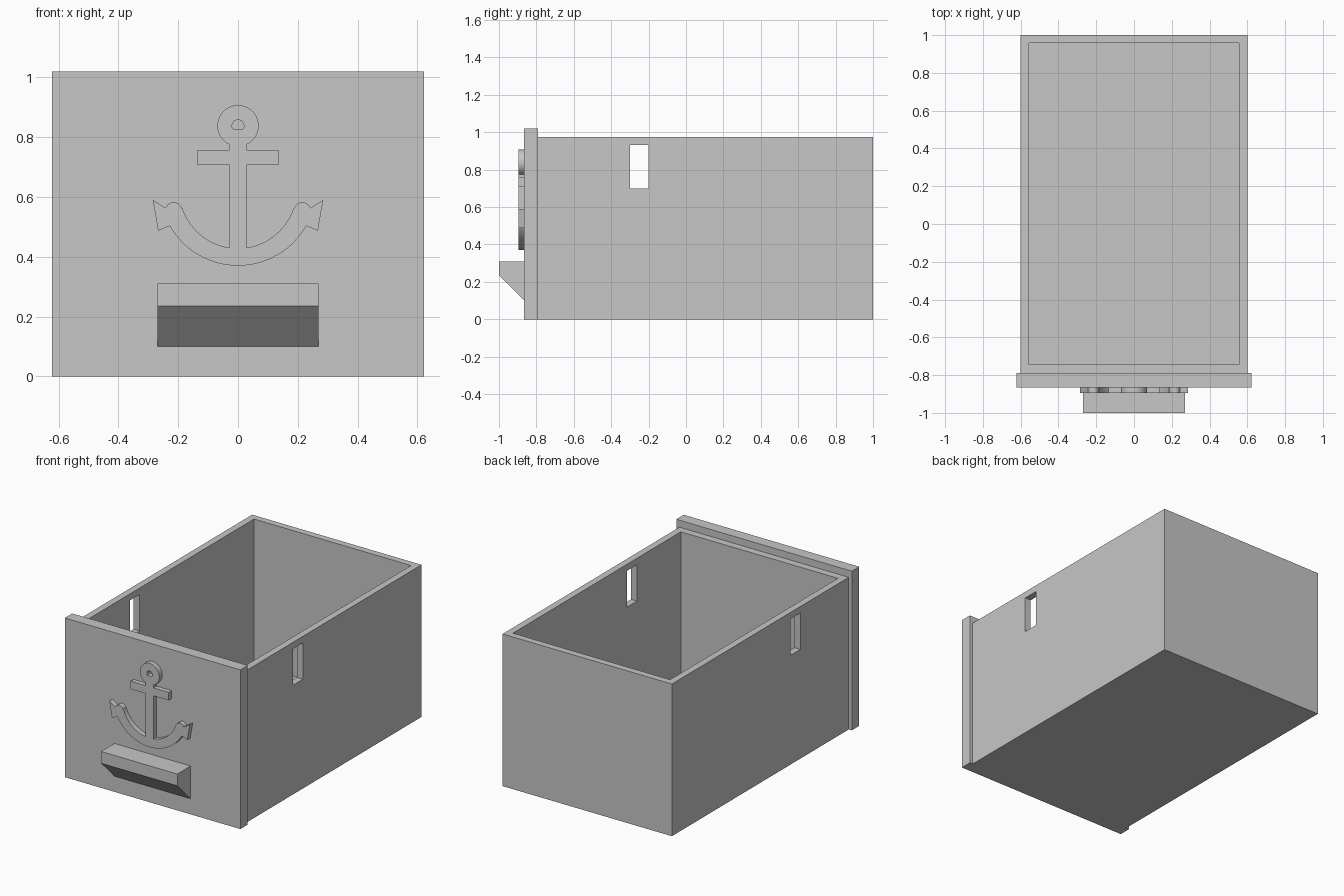
import bpy, bmesh
from math import cos, sin, radians, atan2, degrees
from mathutils import Vector

if "Cube" in bpy.data.objects:
    bpy.data.objects.remove(bpy.data.objects["Cube"])

# One plain grey for everything
grey = bpy.data.materials.new("plain grey")
grey.use_nodes = True
colour = (0.57, 0.57, 0.57, 1)
grey.diffuse_color = colour
grey.node_tree.nodes["Principled BSDF"].inputs["Base Color"].default_value = colour


def add_object(name, data):
    obj = bpy.data.objects.new(name, data)
    bpy.context.collection.objects.link(obj)
    data.materials.append(grey)
    return obj


def box(name, low, high):
    low, high = Vector(low), Vector(high)
    bm = bmesh.new()
    bmesh.ops.create_cube(bm, size=1)
    for v in bm.verts:
        v.co = (low + high) / 2 + v.co * (high - low)
    mesh = bpy.data.meshes.new(name)
    bm.to_mesh(mesh)
    bm.free()
    return add_object(name, mesh)


def bake(obj):
    """Return the evaluated mesh of an object."""
    deps = bpy.context.evaluated_depsgraph_get()
    return bpy.data.meshes.new_from_object(obj.evaluated_get(deps))


def cut(obj, cutter):
    cutter.hide_render = True
    mod = obj.modifiers.new("cut", 'BOOLEAN')
    mod.operation, mod.solver, mod.object = 'DIFFERENCE', 'EXACT', cutter
    mesh = bake(obj)
    obj.modifiers.clear()
    obj.data = mesh
    bpy.data.objects.remove(cutter)


def arc(cx, cz, r, start, end, steps):
    """Points on an arc, angles in degrees."""
    angles = [radians(start + (end - start) * i / steps) for i in range(steps + 1)]
    return [(cx + r * cos(a), cz + r * sin(a)) for a in angles]


# Open-topped drawer body with a slot through both side walls
body = box("drawer_body", (-0.6, -0.79, 0), (0.6, 1, 0.975))
cut(body, box("cavity_cutter", (-0.557, -0.743, 0.043), (0.557, 0.957, 1.2)))
cut(body, box("slot_cutter", (-1, -0.3, 0.70), (1, -0.2, 0.933)))

# Front panel, slightly wider and taller than the body
box("front_panel", (-0.622, -0.865, 0), (0.622, -0.79, 1.02))

# Wedge-shaped pull handle, sloped underneath
profile = [(-0.865, 0.10), (-0.865, 0.31), (-1, 0.31), (-1, 0.235)]
bm = bmesh.new()
face = bm.faces.new([bm.verts.new((-0.27, y, z)) for y, z in profile])
side = bmesh.ops.extrude_face_region(bm, geom=[face])["geom"]
bmesh.ops.translate(bm, vec=(0.54, 0, 0),
                    verts=[g for g in side if isinstance(g, bmesh.types.BMVert)])
bmesh.ops.recalc_face_normals(bm, faces=bm.faces)
mesh = bpy.data.meshes.new("pull_handle")
bm.to_mesh(mesh)
bm.free()
add_object("pull_handle", mesh)

# Anchor relief: right half of the outline from the top ring downwards
half = arc(0, 0.838, 0.069, 90, -66, 20)
half += [(0.028, 0.757), (0.135, 0.757), (0.135, 0.706), (0.028, 0.706)]
inner_z, outer_z = 0.6235, 0.632
half += arc(0, inner_z, 0.1955, degrees(atan2(0.43 - inner_z, 0.028)),
            degrees(atan2(0.562 - inner_z, 0.187)), 14)
half += arc(0.215, 0.553, 0.029, 160, 20, 10)
half += [(0.285, 0.59), (0.267, 0.487)]
half += arc(0, outer_z, 0.262, degrees(atan2(0.503 - outer_z, 0.228)), -90, 16)
outline = half + [(-x, z) for x, z in half[-2:0:-1]]
eye = arc(0, 0.838, 0.02, -35, 215, 12)

curve = bpy.data.curves.new("anchor_curve", 'CURVE')
curve.dimensions, curve.fill_mode = '2D', 'BOTH'
curve.extrude = 0.015
for loop in (outline, eye):
    spline = curve.splines.new('POLY')
    spline.points.add(len(loop) - 1)
    for point, (x, z) in zip(spline.points, loop):
        point.co = (x, z, 0, 1)
    spline.use_cyclic_u = True
helper = add_object("anchor_curve", curve)
mesh = bake(helper)
bpy.data.objects.remove(helper)
mesh.materials.clear()
anchor = add_object("anchor_relief", mesh)
anchor.rotation_euler.x = radians(90)
anchor.location.y = -0.88

# Weld the relief and smooth only its curved sides
bm = bmesh.new()
bm.from_mesh(mesh)
bmesh.ops.remove_doubles(bm, verts=bm.verts, dist=0.0001)
bmesh.ops.recalc_face_normals(bm, faces=bm.faces)
bm.to_mesh(mesh)
bm.free()
bpy.ops.object.select_all(action='DESELECT')
anchor.select_set(True)
bpy.context.view_layer.objects.active = anchor
bpy.ops.object.shade_smooth_by_angle(angle=radians(30))
